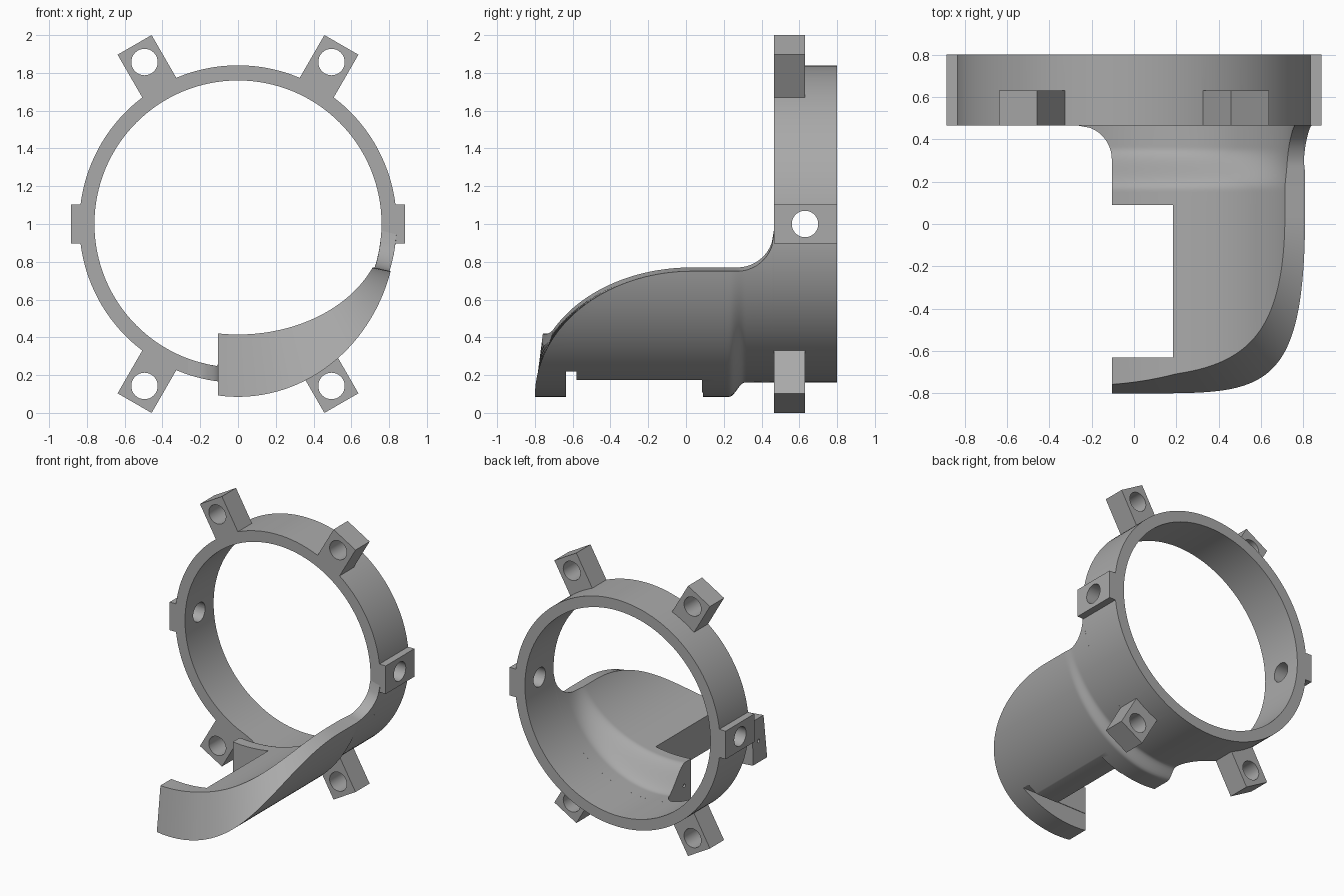
import bpy, bmesh
from math import sin, cos, asin, acos, sqrt, pi, radians
from mathutils import Matrix, Vector

cube = bpy.data.objects.get("Cube")
if cube:
    bpy.data.objects.remove(cube)

grey = bpy.data.materials.new("plain grey")
grey.use_nodes = True
grey.diffuse_color = (0.4, 0.4, 0.4, 1)
grey.node_tree.nodes["Principled BSDF"].inputs["Base Color"].default_value = (0.4, 0.4, 0.4, 1)

MID, FRONT, BACK = 1.0, 0.465, 0.8     # ring centre height, ring front and back


def finish(name, bm):
    bmesh.ops.recalc_face_normals(bm, faces=bm.faces)
    mesh = bpy.data.meshes.new(name)
    bm.to_mesh(mesh)
    bm.free()
    mesh.materials.append(grey)
    obj = bpy.data.objects.new(name, mesh)
    bpy.context.scene.collection.objects.link(obj)
    return obj


def box(name, lo, hi, turn=0):
    """Box between two corners, then turned around the ring axis."""
    lo, hi = Vector(lo), Vector(hi)
    bm = bmesh.new()
    bmesh.ops.create_cube(bm, size=1, matrix=Matrix.Translation((lo + hi) / 2) @ Matrix.Diagonal((*(hi - lo), 1)))
    bm.transform(Matrix.Translation((0, 0, MID)) @ Matrix.Rotation(-turn, 4, 'Y'))
    return finish(name, bm)


def rod(name, centre, radius, depth, axis):
    turn = Matrix.Rotation(pi / 2, 4, 'X' if axis == 'Y' else 'Y')
    bm = bmesh.new()
    bmesh.ops.create_cone(bm, cap_ends=True, segments=32, radius1=radius, radius2=radius,
                          depth=depth, matrix=Matrix.Translation(centre) @ turn)
    return finish(name, bm)


def combine(obj, helpers, operation):
    """Apply booleans and remove the helper shapes."""
    for helper in helpers:
        helper.hide_render = True
        mod = obj.modifiers.new("cut", 'BOOLEAN')
        mod.object, mod.operation, mod.solver = helper, operation, 'EXACT'
    mesh = bpy.data.meshes.new_from_object(obj.evaluated_get(bpy.context.evaluated_depsgraph_get()))
    obj.modifiers.clear()
    obj.data = mesh
    for helper in helpers:
        bpy.data.objects.remove(helper)


def smooth(obj):
    bpy.ops.object.select_all(action='DESELECT')
    obj.select_set(True)
    bpy.context.view_layer.objects.active = obj
    bpy.ops.object.shade_smooth_by_angle(angle=radians(30))


# Mounting ring: a square-edged band around the y axis
bm = bmesh.new()
profile = [(0.76, FRONT), (0.84, FRONT), (0.84, BACK), (0.76, BACK)]
verts = [bm.verts.new((r, y, MID)) for r, y in profile]
edges = [bm.edges.new((verts[i], verts[(i + 1) % 4])) for i in range(4)]
bmesh.ops.spin(bm, geom=verts + edges, cent=(0, 0, MID), axis=(0, 1, 0), angle=2 * pi, steps=128, use_merge=True)
bmesh.ops.remove_doubles(bm, verts=bm.verts, dist=1e-4)
ring = finish("mounting_ring", bm)

# Four slanted lugs and two side pads, each with a hole
lugs, holes = [], []
for angle in (60, 120, 240, 300):
    a = radians(angle)
    lugs.append(box("lug", (0.8, FRONT, -0.104), (1.095, 0.63, 0.104), a))
    holes.append(rod("lug_hole", (0.99 * cos(a), 0.55, MID + 0.99 * sin(a)), 0.07, 0.4, 'Y'))
for a, side in ((0, 1), (pi, -1)):
    lugs.append(box("side_pad", (0.785, FRONT, -0.104), (0.885, BACK, 0.104), a))
    holes.append(rod("pad_hole", (side * 0.82, 0.63, MID), 0.07, 0.4, 'X'))
combine(ring, lugs, 'UNION')
combine(ring, holes, 'DIFFERENCE')
smooth(ring)


# Scoop: an elliptical shell with a curved front rim, flaring into the ring
def ease(y, lo, hi):
    t = min(1, max(0, (y - lo) / (hi - lo)))
    return t * t * (3 - 2 * t)


def radii(y, outer):
    if outer:
        return 0.84, 0.915 - 0.075 * ease(y, 0.23, 0.31)
    k = ease(y, 0.16, 0.36)
    return 0.775 - 0.015 * k, 0.585 + 0.175 * k


def rim_y(x, z, outer):
    top, rise = (0.75, 0.665) if outer else (0.77, 0.62)
    h = min(1, max(0, 1 - (top - z) / rise))
    y = 0.03 - 0.83 * sqrt(1 - h * h)
    return y if outer else y - 0.04 * max(0, (0.2 - x) / 0.3)


def shell_point(t, row, outer):
    def at(y):
        rx, rz = radii(y, outer)
        u = max(0, y - 0.27)
        top = (0.75 if outer else 0.77) + 0.195 - sqrt(max(0, 0.195 ** 2 - u * u))
        v = max(0, y - 0.305)
        left = -0.105 - 0.16 + sqrt(max(0, 0.16 ** 2 - v * v))
        a0, a1 = asin(left / rx), acos((MID - top) / rz)
        a = a0 + (a1 - a0) * t
        return Vector((rx * sin(a), y, MID - rz * cos(a)))
    if row > STRAIGHT:
        return at(0.15 + (FRONT - 0.15) * (row - STRAIGHT) / FLARE)
    p = at(0)
    start = rim_y(p.x, p.z, outer)
    p.y = start + (0.15 - start) * row / STRAIGHT
    return p


COLS, STRAIGHT, FLARE = 56, 10, 28
bm = bmesh.new()
grids = []
for outer in (True, False):
    grids.append([[bm.verts.new(shell_point(1 - (1 - c / COLS) ** 2, r, outer))
                   for r in range(STRAIGHT + FLARE + 1)] for c in range(COLS + 1)])
    g = grids[-1]
    for c in range(COLS):
        for r in range(STRAIGHT + FLARE):
            bm.faces.new((g[c][r], g[c + 1][r], g[c + 1][r + 1], g[c][r + 1]))
o, n = grids
for c in range(COLS):
    for r in (0, -1):
        bm.faces.new((o[c][r], o[c + 1][r], n[c + 1][r], n[c][r]))
for r in range(STRAIGHT + FLARE):
    for c in (0, -1):
        bm.faces.new((o[c][r], o[c][r + 1], n[c][r + 1], n[c][r]))
scoop = finish("scoop", bm)

# Window, underside recess and small pivot holes in the scoop
cuts = [box("window", (-0.5, -0.63, -1.2), (0.185, 0.09, 0)),
        box("recess", (-0.4, -0.632, -1.2), (0.45, 0.085, 0.175 - MID)),
        box("recess_slot", (-0.45, -0.634, -1.25), (0.5, -0.58, 0.22 - MID)),
        rod("front_pivot", (-0.1, -0.7, 0.25), 0.013, 0.1, 'X'),
        rod("rear_pivot", (-0.1, 0.17, 0.25), 0.013, 0.1, 'X')]
combine(scoop, cuts, 'DIFFERENCE')
smooth(scoop)
